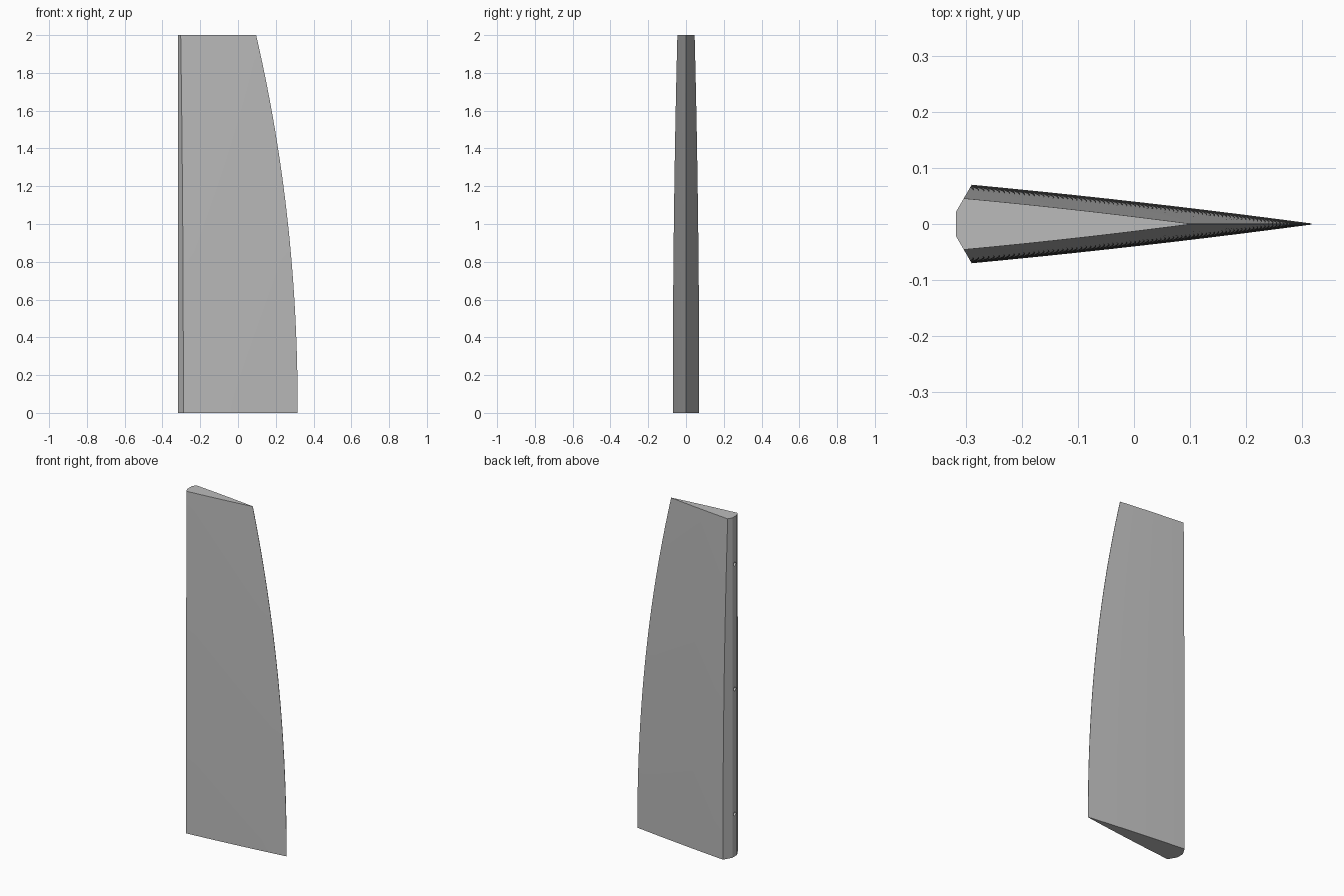
import bpy
import bmesh
import math

cube = bpy.data.objects.get("Cube")
if cube:
    bpy.data.objects.remove(cube, do_unlink=True)


def make_material(name, colour):
    mat = bpy.data.materials.new(name)
    mat.use_nodes = True
    mat.diffuse_color = colour
    mat.node_tree.nodes["Principled BSDF"].inputs["Base Color"].default_value = colour
    return mat


grey = make_material("plain grey", (0.5, 0.5, 0.5, 1))

HEIGHT = 2.0
NOSE_X = -0.317
ROOT_CHORD = 0.633
NOSE_HALF = 0.022
STATIONS = 32
SIDE_STEPS = 10


def section(z):
    """Closed outline of the blade at height z: blunt nose, bevels, tapering sides."""
    chord = ROOT_CHORD - 0.22 * (z / HEIGHT) ** 2.1
    half = 0.07 * chord / ROOT_CHORD
    shoulder = NOSE_X + (half - NOSE_HALF) / math.tan(math.radians(60))
    tail = NOSE_X + chord
    side = [(NOSE_X, NOSE_HALF)]
    for i in range(SIDE_STEPS + 1):
        u = i / SIDE_STEPS
        y = half * ((1 - u) + 0.17 * u * (1 - u)) + 0.001 * u
        side.append((shoulder + (tail - shoulder) * u, y))
    return side + [(x, -y) for x, y in reversed(side)]


# Blade: sections lofted from root to tip
bm = bmesh.new()
rings = []
for s in range(STATIONS + 1):
    z = HEIGHT * s / STATIONS
    rings.append([bm.verts.new((x, y, z)) for x, y in section(z)])
for low, high in zip(rings, rings[1:]):
    for i in range(len(low)):
        j = (i + 1) % len(low)
        bm.faces.new((low[i], low[j], high[j], high[i]))
bm.faces.new(rings[0])
bm.faces.new(rings[-1])
bmesh.ops.recalc_face_normals(bm, faces=bm.faces)
mesh = bpy.data.meshes.new("blade")
bm.to_mesh(mesh)
bm.free()
blade = bpy.data.objects.new("blade", mesh)
bpy.context.collection.objects.link(blade)
mesh.materials.append(grey)

# Pin holes drilled into the blunt nose
for n, z in enumerate((0.25, 0.985, 1.72)):
    bpy.ops.mesh.primitive_cylinder_add(
        vertices=20, radius=0.011, depth=0.12,
        location=(NOSE_X, 0, z), rotation=(0, math.pi / 2, 0))
    cutter = bpy.context.object
    cutter.name = f"pin_hole_cutter_{n + 1}"
    cutter.data.materials.append(grey)
    cutter.hide_render = True
    cutter.hide_set(True)
    drill = blade.modifiers.new(f"pin_hole_{n + 1}", "BOOLEAN")
    drill.operation = "DIFFERENCE"
    drill.solver = "EXACT"
    drill.object = cutter

# Smooth sides with crisp bevels
bpy.ops.object.select_all(action="DESELECT")
blade.select_set(True)
bpy.context.view_layer.objects.active = blade
bpy.ops.object.shade_smooth_by_angle(angle=math.radians(20))
